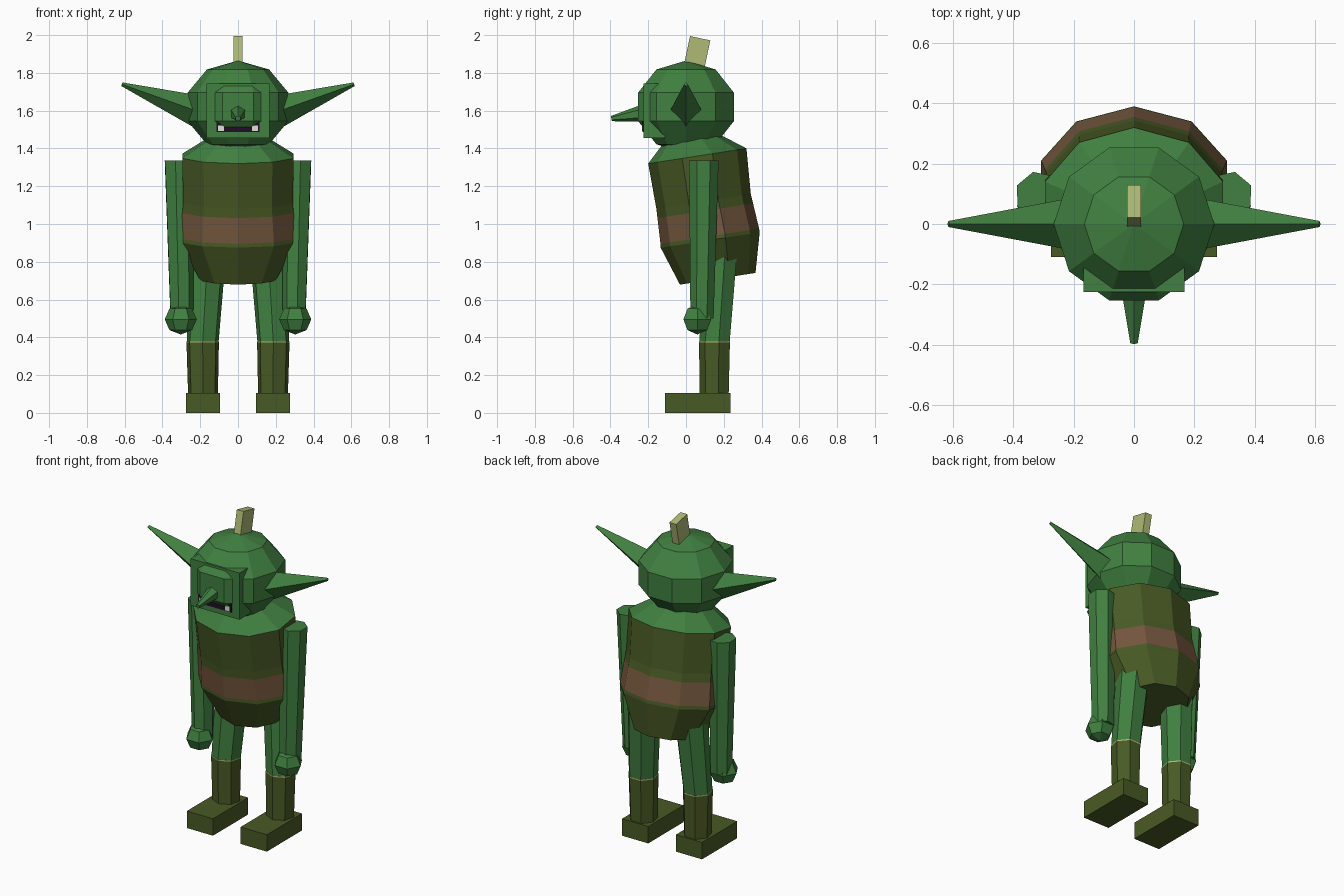
import bpy, bmesh
from math import sin, cos, pi, radians
from mathutils import Vector, Matrix

cube = bpy.data.objects.get("Cube")
if cube:
    bpy.data.objects.remove(cube, do_unlink=True)


def material(name, r, g, b):
    m = bpy.data.materials.new(name)
    m.use_nodes = True
    m.diffuse_color = (r, g, b, 1)
    bsdf = next(n for n in m.node_tree.nodes if n.type == 'BSDF_PRINCIPLED')
    bsdf.inputs["Base Color"].default_value = (r, g, b, 1)
    bsdf.inputs["Roughness"].default_value = 0.9
    return m


skin = material("green skin", 0.052, 0.215, 0.052)
olive = material("olive cloth", 0.066, 0.102, 0.018)
brown = material("brown belt", 0.175, 0.095, 0.048)
pale = material("pale horn", 0.43, 0.49, 0.18)
dark = material("dark mouth", 0.014, 0.004, 0.02)
white = material("white teeth", 0.75, 0.75, 0.68)


def finish(name, bm, mats):
    bmesh.ops.recalc_face_normals(bm, faces=bm.faces)
    mesh = bpy.data.meshes.new(name)
    bm.to_mesh(mesh)
    bm.free()
    for m in mats:
        mesh.materials.append(m)
    ob = bpy.data.objects.new(name, mesh)
    bpy.context.collection.objects.link(ob)
    return ob


def loft(name, rings, n, mats, bands=None, slope=0.0, turn=0.0):
    """Stack of elliptical rings (x, y, z, rx, ry), optionally tilted."""
    bm = bmesh.new()
    loops = []
    for x, y, z, rx, ry in rings:
        loop = []
        for i in range(n):
            a = 2 * pi * i / n + turn
            dy = -ry * cos(a)
            loop.append(bm.verts.new((x + rx * sin(a), y + dy, z + slope * dy)))
        loops.append(loop)
    for k, (lo, hi) in enumerate(zip(loops, loops[1:])):
        for i in range(n):
            j = (i + 1) % n
            f = bm.faces.new((lo[i], lo[j], hi[j], hi[i]))
            f.material_index = bands[k] if bands else 0
    bm.faces.new(loops[0]).material_index = bands[0] if bands else 0
    bm.faces.new(loops[-1]).material_index = bands[-1] if bands else 0
    return finish(name, bm, mats)


def box(name, lo, hi, mat, tilt=0.0):
    lo, hi = Vector(lo), Vector(hi)
    bm = bmesh.new()
    bmesh.ops.create_cube(bm, size=1)
    bmesh.ops.scale(bm, vec=hi - lo, verts=bm.verts)
    bmesh.ops.rotate(bm, matrix=Matrix.Rotation(tilt, 3, 'X'), verts=bm.verts)
    bmesh.ops.translate(bm, vec=(lo + hi) / 2, verts=bm.verts)
    return finish(name, bm, [mat])


def spike(name, a, b, ra, rb, n):
    a, b = Vector(a), Vector(b)
    bm = bmesh.new()
    bmesh.ops.create_cone(bm, cap_ends=True, segments=n, radius1=ra, radius2=rb,
                          depth=(b - a).length)
    rot = (b - a).to_track_quat('Z', 'Y').to_matrix().to_4x4()
    bm.transform(Matrix.Translation((a + b) / 2) @ rot)
    return finish(name, bm, [skin])


def ball(name, centre, r, rz, segs, rings):
    bm = bmesh.new()
    bmesh.ops.create_uvsphere(bm, u_segments=segs, v_segments=rings, radius=1)
    bm.transform(Matrix.Translation(centre) @ Matrix.Diagonal((r, r, rz, 1))
                 @ Matrix.Rotation(pi / 2, 4, 'Z'))
    return finish(name, bm, [skin])


# Head, face block, nose and horn
ball("head", (0, 0, 1.62), 0.28, 0.245, 10, 5)
box("face", (-0.168, -0.225, 1.455), (0.168, -0.11, 1.745), skin)
spike("nose", (0, -0.22, 1.588), (0, -0.395, 1.558), 0.047, 0.014, 6)
box("horn", (-0.023, 0.005, 1.84), (0.023, 0.115, 1.985), pale, radians(-12))

# Mouth and teeth as thin plates
box("mouth", (-0.115, -0.229, 1.487), (0.115, -0.223, 1.545), dark)

# Body: olive tunic with a belt, bare shoulders on top
loft("body", [
    (0, 0.168, 0.71, 0.21, 0.20),
    (0, 0.128, 0.915, 0.325, 0.262),
    (0, 0.126, 0.935, 0.322, 0.261),
    (0, 0.102, 1.07, 0.31, 0.253),
    (0, 0.093, 1.12, 0.305, 0.25),
    (0, 0.06, 1.36, 0.31, 0.26),
    (0, 0.03, 1.45, 0.165, 0.15),
], 10, [olive, brown, skin], bands=[0, 0, 1, 0, 0, 2], slope=0.155)

for side, s in (("left", 1), ("right", -1)):
    # Ears and teeth
    spike(side + "_ear", (s * 0.2, 0, 1.592), (s * 0.615, 0, 1.74), 0.088, 0.01, 4)
    box(side + "_tooth", (s * 0.09 - 0.015, -0.233, 1.492),
        (s * 0.09 + 0.015, -0.227, 1.522), white)
    # Arms and hands
    loft(side + "_arm", [(s * 0.3, 0.085, 0.5, 0.063, 0.063),
                         (s * 0.315, 0.095, 1.335, 0.08, 0.08)], 7, [skin],
         turn=s * 0.2)
    ball(side + "_hand", (s * 0.303, 0.06, 0.495), 0.085, 0.08, 6, 4)
    # Legs, pale cuffs, boots and feet
    loft(side + "_leg", [(s * 0.187, 0.155, 0.37, 0.086, 0.084),
                         (s * 0.16, 0.185, 0.85, 0.1, 0.095)], 7, [skin])
    loft(side + "_cuff", [(s * 0.187, 0.155, 0.372, 0.088, 0.086),
                          (s * 0.187, 0.155, 0.379, 0.088, 0.086)], 7, [pale])
    loft(side + "_boot", [(s * 0.185, 0.153, 0.06, 0.08, 0.08),
                          (s * 0.187, 0.155, 0.372, 0.088, 0.086)], 7, [olive])
    box(side + "_foot", (s * 0.185 - 0.09, -0.11, 0),
        (s * 0.185 + 0.09, 0.235, 0.105), olive)
